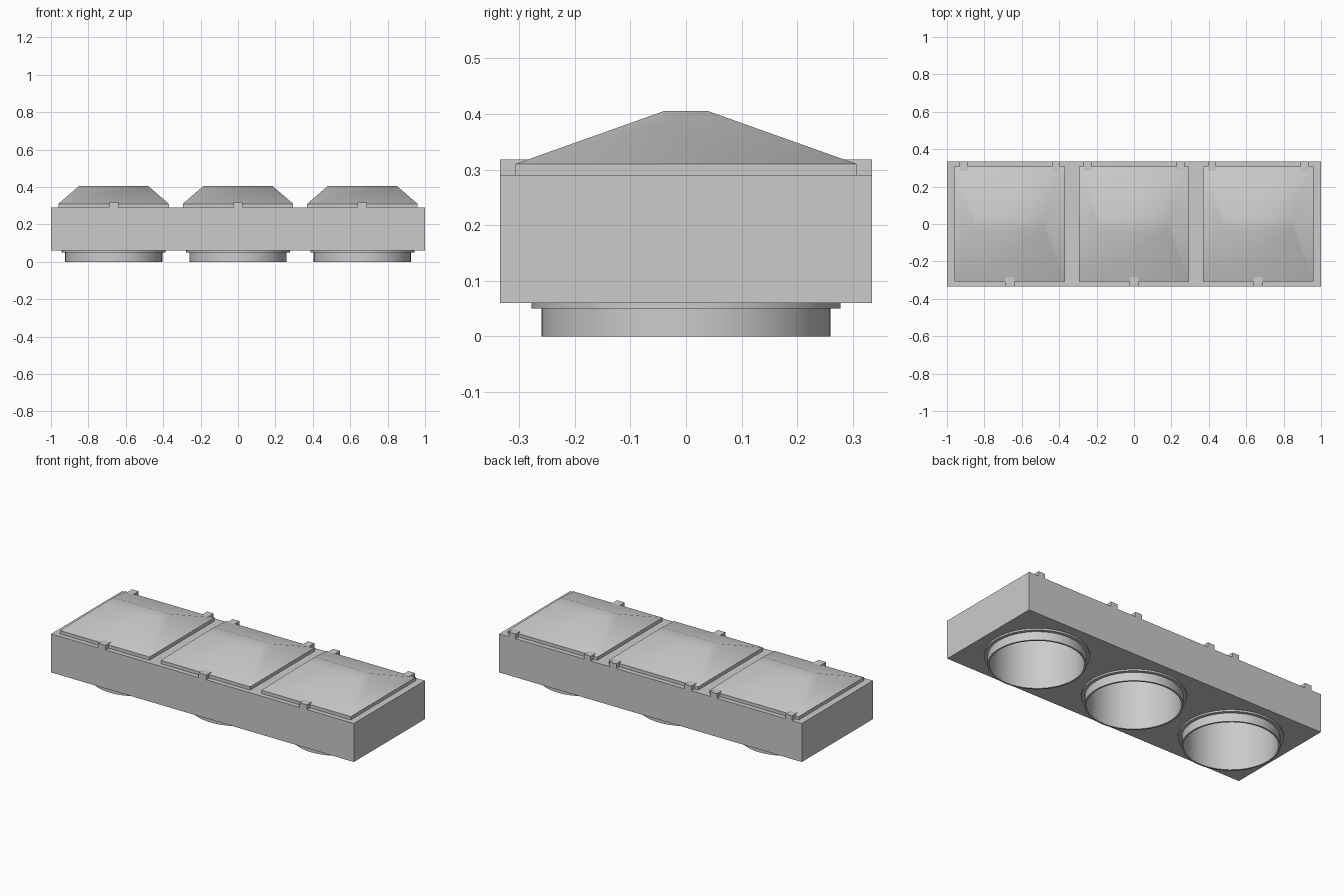
import bpy, bmesh, math

if "Cube" in bpy.data.objects:
    bpy.data.objects.remove(bpy.data.objects["Cube"])

CENTRES = (-0.665, 0.0, 0.665)
SIDES = 48


def add_mesh(name, bm, smooth=None):
    bmesh.ops.recalc_face_normals(bm, faces=bm.faces)
    me = bpy.data.meshes.new(name)
    bm.to_mesh(me)
    bm.free()
    ob = bpy.data.objects.new(name, me)
    bpy.context.collection.objects.link(ob)
    if smooth:
        bpy.ops.object.select_all(action='DESELECT')
        ob.select_set(True)
        bpy.context.view_layer.objects.active = ob
        bpy.ops.object.shade_smooth_by_angle(angle=math.radians(smooth))
    return ob


def box(name, x, y, z):
    bm = bmesh.new()
    bmesh.ops.create_cube(bm, size=1)
    for v in bm.verts:
        v.co = [a + (b - a) * (c + 0.5) for (a, b), c in zip((x, y, z), v.co)]
    return add_mesh(name, bm)


def rings_to_mesh(name, rings, smooth, closed):
    # bridge successive rings; close the profile or cap both ends
    bm = bmesh.new()
    loops = [[bm.verts.new(p) for p in r] for r in rings]
    n = len(loops[0])
    pairs = list(zip(loops, loops[1:])) + ([(loops[-1], loops[0])] if closed else [])
    for a, b in pairs:
        for i in range(n):
            j = (i + 1) % n
            bm.faces.new((a[i], a[j], b[j], b[i]))
    if not closed:
        bm.faces.new(loops[0])
        bm.faces.new(loops[-1])
    return add_mesh(name, bm, smooth)


def circle(cx, r, z):
    return [(cx + r * math.cos(2 * math.pi * i / SIDES),
             r * math.sin(2 * math.pi * i / SIDES), z) for i in range(SIDES)]


def rect(cx, hx, hy, z):
    return [(cx - hx, -hy, z), (cx + hx, -hy, z), (cx + hx, hy, z), (cx - hx, hy, z)]


# long housing
housing = box("housing", (-1, 1), (-0.335, 0.335), (0.06, 0.29))

for k, cx in enumerate(CENTRES, 1):
    # round bore through the housing
    cutter = rings_to_mesh(f"bore_cutter_{k}", [circle(cx, 0.25, 0.0), circle(cx, 0.25, 0.4)], None, False)
    cutter.hide_render = True
    cutter.hide_set(True)
    mod = housing.modifiers.new(f"bore_{k}", 'BOOLEAN')
    mod.object = cutter
    mod.operation = 'DIFFERENCE'
    mod.solver = 'EXACT'

    # short flanged collar below the housing
    profile = [(0.25, 0), (0.26, 0), (0.26, 0.05), (0.278, 0.05), (0.278, 0.06), (0.25, 0.06)]
    rings_to_mesh(f"collar_{k}", [circle(cx, r, z) for r, z in profile], 35, True)

    # hipped lid
    rings_to_mesh(f"lid_{k}", [rect(cx, 0.295, 0.307, 0.29), rect(cx, 0.295, 0.307, 0.31),
                               rect(cx, 0.185, 0.04, 0.405)], 45, False)

    # one front latch and two back hinges
    box(f"latch_{k}", (cx - 0.025, cx + 0.025), (-0.335, -0.28), (0.289, 0.318))
    for side, dx in (("left", -0.248), ("right", 0.248)):
        box(f"hinge_{side}_{k}", (cx + dx - 0.022, cx + dx + 0.022), (0.28, 0.335), (0.289, 0.318))

bpy.context.view_layer.objects.active = housing
bpy.ops.object.select_all(action='DESELECT')
housing.select_set(True)
bpy.ops.object.convert(target='MESH')
bpy.ops.object.shade_smooth_by_angle(angle=math.radians(35))
